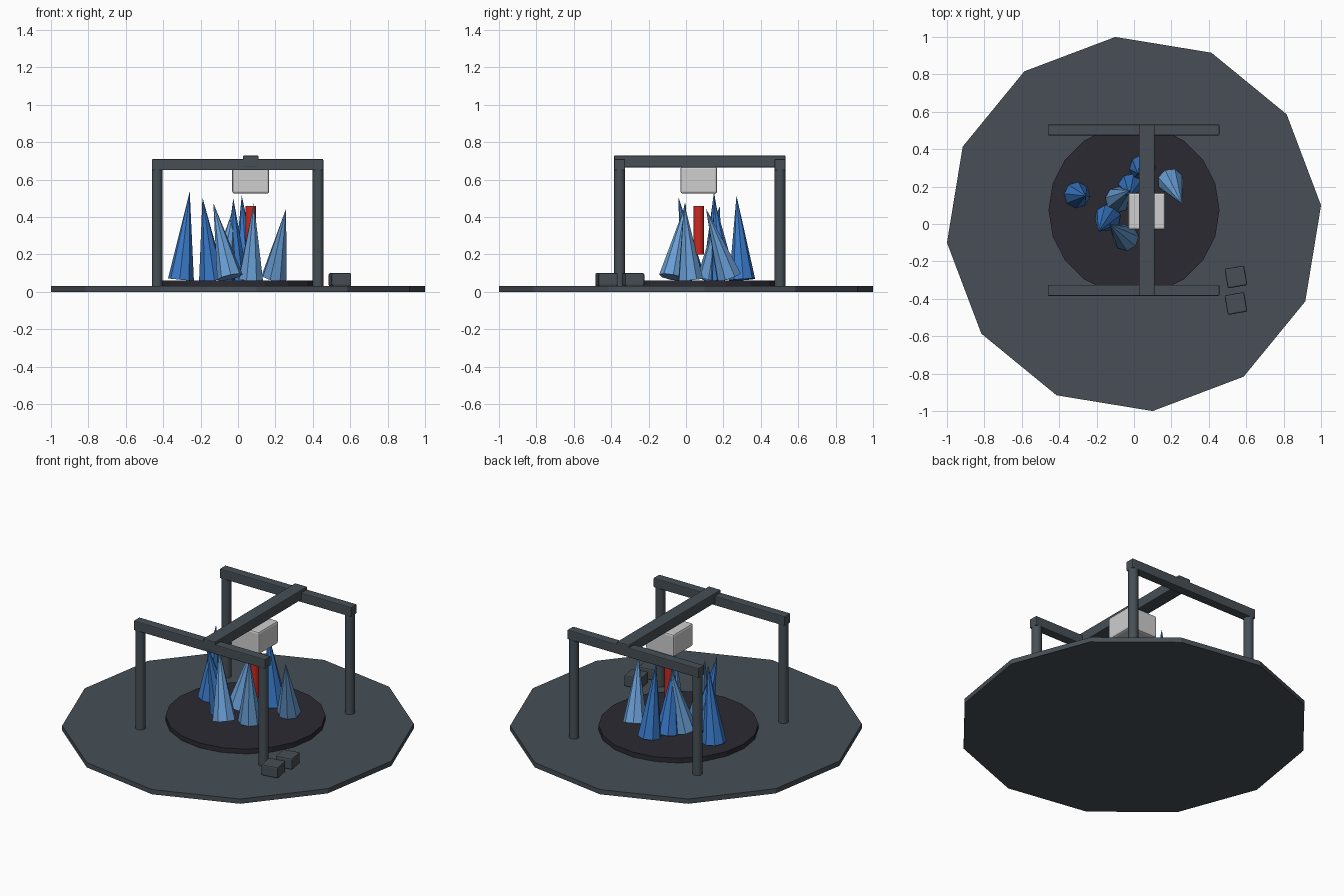
import bpy, math
from mathutils import Vector

if "Cube" in bpy.data.objects:
    bpy.data.objects.remove(bpy.data.objects["Cube"])


def material(name, rgb):
    m = bpy.data.materials.new(name)
    m.diffuse_color = (*rgb, 1)
    m.use_nodes = True
    m.node_tree.nodes["Principled BSDF"].inputs["Base Color"].default_value = m.diffuse_color
    return m


STEEL = material("slate grey", (0.063, 0.078, 0.092))
DARK = material("near black", (0.024, 0.023, 0.032))
WHITE = material("light grey", (0.62, 0.62, 0.63))
RED = material("red", (0.60, 0.022, 0.014))
BLUE = material("blue", (0.042, 0.20, 0.60))
PALE = material("pale blue", (0.14, 0.34, 0.66))


def finish(name, mat):
    ob = bpy.context.object
    ob.name = name
    ob.data.materials.append(mat)
    return ob


def box(name, mat, lo, hi, bevel=0.005, turn=0):
    mid = [(a + b) / 2 for a, b in zip(lo, hi)]
    bpy.ops.mesh.primitive_cube_add(size=1, location=mid)
    ob = finish(name, mat)
    ob.scale = [b - a for a, b in zip(lo, hi)]
    bpy.ops.object.transform_apply(location=False, rotation=False, scale=True)
    ob.rotation_euler.z = math.radians(turn)
    mod = ob.modifiers.new("soft edges", "BEVEL")
    mod.width = bevel
    mod.segments = 2
    return ob


def cylinder(name, mat, x, y, z0, z1, r, sides, turn=0.0, smooth=False):
    bpy.ops.mesh.primitive_cylinder_add(
        vertices=sides, radius=r, depth=z1 - z0, location=(x, y, (z0 + z1) / 2),
        rotation=(0, 0, math.radians(turn)))
    ob = finish(name, mat)
    if smooth:
        bpy.ops.object.shade_smooth_by_angle()
    return ob


def crystal(name, mat, base, tip, r=0.07, sides=8):
    # tapered spike whose flat base stays square to its leaning axis
    a, b = Vector(base), Vector(tip)
    d = b - a
    bpy.ops.mesh.primitive_cone_add(vertices=sides, radius1=r, radius2=0,
                                    depth=d.length, location=(a + b) / 2)
    ob = finish(name, mat)
    ob.rotation_euler = d.to_track_quat('Z', 'Y').to_euler()
    return ob


# Floor slab and the round bed
cylinder("floor_slab", STEEL, 0, 0, 0, 0.03, 1.005, 12, 5.7 - 90)
cylinder("bed_disc", DARK, 0, 0.075, 0.03, 0.06, 0.457, 20)

# Gantry: four posts, two side beams, one cross beam
for yname, y in (("front", -0.355), ("back", 0.503)):
    for xname, x in (("left", -0.432), ("right", 0.428)):
        cylinder(f"{yname}_{xname}_post", STEEL, x, y, 0.03, 0.66, 0.029, 16, smooth=True)
    box(f"{yname}_beam", STEEL, (-0.46, y - 0.029, 0.65), (0.456, y + 0.029, 0.71))
box("cross_beam", STEEL, (0.026, -0.385, 0.665), (0.11, 0.532, 0.728))

# Hanging head and its beam of light
box("head", WHITE, (-0.031, -0.03, 0.525), (0.167, 0.167, 0.668), 0.012)
cylinder("light_beam", RED, 0.068, 0.068, 0.2, 0.46, 0.028, 16, smooth=True)

# Crystals
crystals = [
    (BLUE, (-0.305, 0.155, 0.065), (-0.258, 0.15, 0.535)),
    (BLUE, (0.045, 0.30, 0.065), (0.02, 0.27, 0.515)),
    (PALE, (0.195, 0.23, 0.08), (0.257, 0.107, 0.445)),
    (BLUE, (-0.14, 0.035, 0.07), (-0.19, -0.04, 0.505)),
    (PALE, (-0.043, -0.075, 0.078), (-0.132, 0.0, 0.475)),
    (PALE, (0.067, 0.025, 0.065), (0.085, -0.01, 0.475)),
    (BLUE, (-0.015, 0.20, 0.065), (-0.025, 0.15, 0.50)),
    (PALE, (-0.085, 0.13, 0.075), (-0.02, 0.18, 0.46)),
]
for i, (mat, base, tip) in enumerate(crystals):
    crystal(f"crystal_{i + 1}", mat, base, tip)

# Two small blocks on the floor
for i, y in enumerate((-0.283, -0.425)):
    box(f"floor_block_{i + 1}", STEEL, (0.492, y - 0.053, 0.03), (0.598, y + 0.053, 0.1), 0.008, 10)
